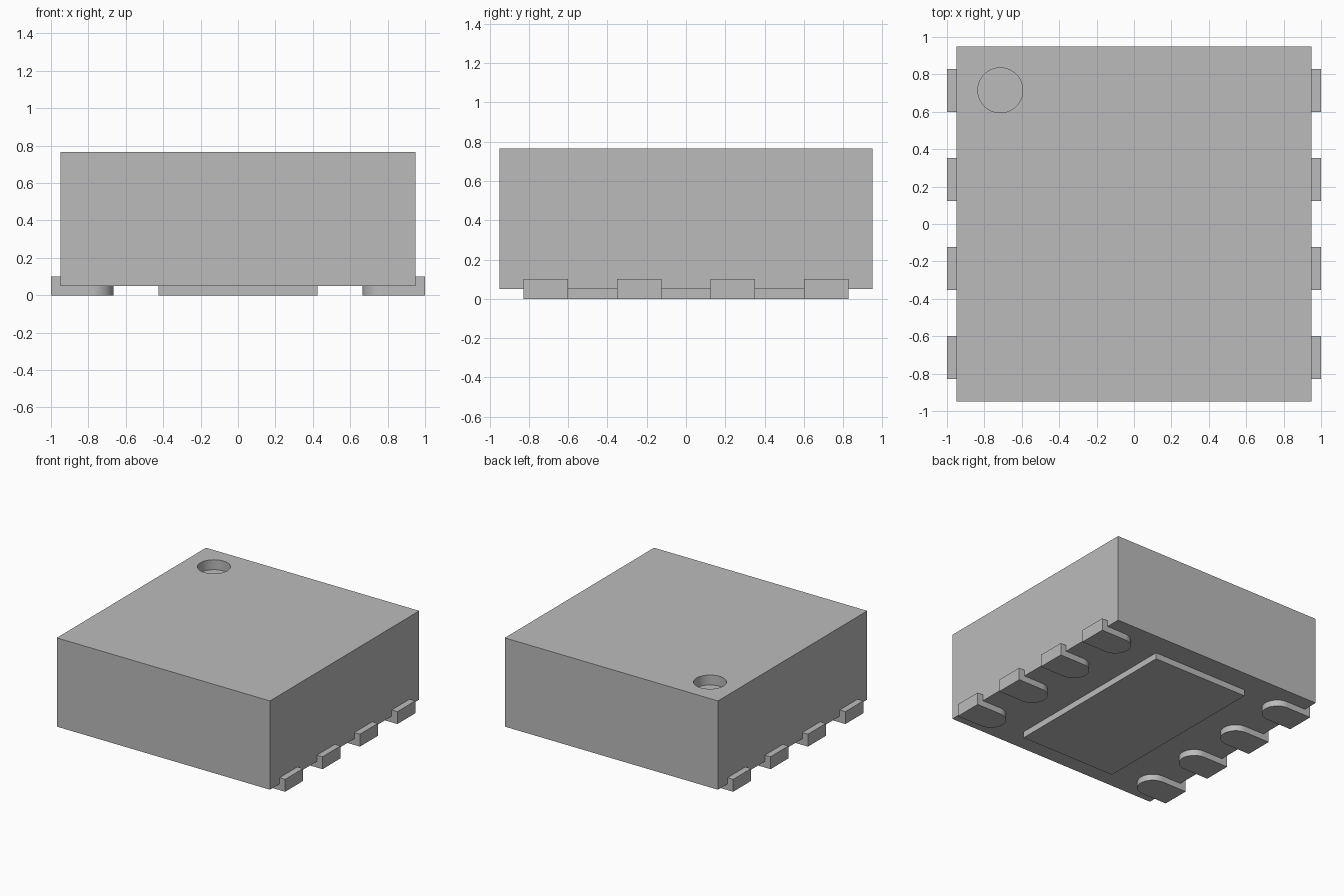
import bpy, bmesh
from math import sin, cos, pi, radians
from mathutils import Vector

if "Cube" in bpy.data.objects:
    bpy.data.objects.remove(bpy.data.objects["Cube"])

grey = bpy.data.materials.new("plain_grey")
grey.use_nodes = True
grey.diffuse_color = (0.5, 0.5, 0.5, 1)
grey.node_tree.nodes["Principled BSDF"].inputs["Base Color"].default_value = (0.5, 0.5, 0.5, 1)


def box(name, half_x, half_y, z0, z1):
    """Axis-aligned block centred on the z axis."""
    bpy.ops.mesh.primitive_cube_add(size=1, location=(0, 0, (z0 + z1) / 2))
    ob = bpy.context.object
    ob.name = name
    ob.scale = (2 * half_x, 2 * half_y, z1 - z0)
    bpy.ops.object.transform_apply(location=True, scale=True, rotation=False)
    ob.data.materials.append(grey)
    return ob


def smooth(ob):
    bpy.ops.object.select_all(action='DESELECT')
    ob.select_set(True)
    bpy.context.view_layer.objects.active = ob
    bpy.ops.object.shade_smooth_by_angle(angle=radians(30))


def raise_face(bm, face, height):
    """Extrude a face straight up and return its new cap."""
    new = bmesh.ops.extrude_face_region(bm, geom=[face])["geom"]
    bmesh.ops.translate(bm, vec=(0, 0, height),
                        verts=[g for g in new if isinstance(g, bmesh.types.BMVert)])
    return next(g for g in new if isinstance(g, bmesh.types.BMFace))


BODY, BASE, TOP = 0.95, 0.05, 0.765

# Package body with the round orientation dimple
body = box("package_body", BODY, BODY, BASE, TOP)
DIMPLE_DEPTH = 0.08
bpy.ops.mesh.primitive_cylinder_add(vertices=64, radius=0.12, depth=2 * DIMPLE_DEPTH,
                                    location=(-0.715, 0.715, TOP))
cutter = bpy.context.object
cutter.name = "dimple_cutter"
cutter.hide_render = True
cutter.data.materials.append(grey)
cut = body.modifiers.new("dimple", 'BOOLEAN')
cut.operation = 'DIFFERENCE'
cut.solver = 'EXACT'
cut.object = cutter
bpy.context.view_layer.objects.active = body
bpy.ops.object.modifier_apply(modifier=cut.name)
bpy.data.objects.remove(cutter)
smooth(body)

# Central thermal pad
box("thermal_pad", 0.425, 0.76, 0, BASE)

# Lead: foot with a rounded inner end and a raised outer toe
RADIUS, INNER, STEPS = 0.114, 0.665, 24
bm = bmesh.new()
outline = [(1, RADIUS)]
for i in range(STEPS + 1):
    a = pi / 2 + pi * i / STEPS
    outline.append((INNER + RADIUS + RADIUS * cos(a), RADIUS * sin(a)))
outline.append((1, -RADIUS))
foot = bm.faces.new([bm.verts.new((x, y, 0)) for x, y in outline])
cap = raise_face(bm, foot, BASE)
bmesh.ops.bisect_plane(bm, geom=[cap, *cap.edges, *cap.verts],
                       plane_co=(BODY, 0, 0), plane_no=(1, 0, 0))
toe = next(f for f in bm.faces
           if all(v.co.z > BASE - 0.001 and v.co.x > BODY - 0.001 for v in f.verts))
raise_face(bm, toe, 0.05)
bmesh.ops.recalc_face_normals(bm, faces=bm.faces)
lead_mesh = bpy.data.meshes.new("lead")
bm.to_mesh(lead_mesh)
bm.free()
lead_mesh.materials.append(grey)

# Four leads along each side
for side, turn in (("left", 0), ("right", pi)):
    for n in range(4):
        lead = bpy.data.objects.new(f"{side}_lead_{n + 1}", lead_mesh.copy())
        lead.location.y = (n - 1.5) * 0.476
        lead.rotation_euler.z = turn
        bpy.context.collection.objects.link(lead)
        smooth(lead)
